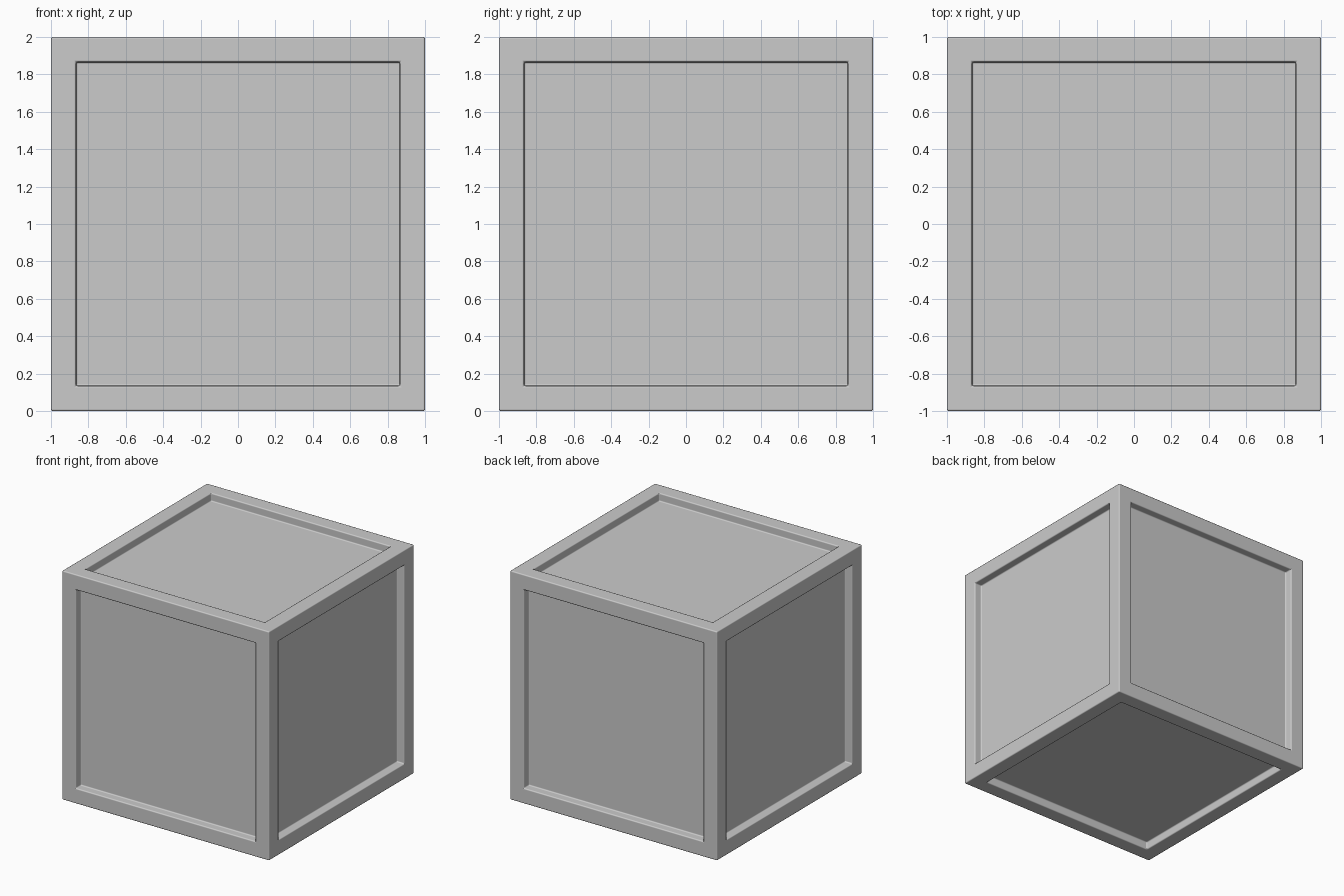
import bpy, bmesh

if "Cube" in bpy.data.objects:
    bpy.data.objects.remove(bpy.data.objects["Cube"])

SIZE, FRAME, DEPTH = 2.0, 0.19, 0.07

# Crate body: cube with a sunken panel in every face
bm = bmesh.new()
bmesh.ops.create_cube(bm, size=SIZE)
panels = bm.faces[:]
bmesh.ops.inset_individual(bm, faces=panels, thickness=FRAME, depth=0)
for f in panels:
    n = f.normal.copy()
    new = bmesh.ops.extrude_discrete_faces(bm, faces=[f])["faces"][0]
    bmesh.ops.translate(bm, verts=new.verts[:], vec=-n * DEPTH)
bmesh.ops.translate(bm, verts=bm.verts[:], vec=(0, 0, SIZE / 2))
bmesh.ops.recalc_face_normals(bm, faces=bm.faces[:])

mesh = bpy.data.meshes.new("crate")
bm.to_mesh(mesh)
bm.free()
crate = bpy.data.objects.new("crate", mesh)
bpy.context.collection.objects.link(crate)

# Softly worn edges
bevel = crate.modifiers.new("edge_bevel", "BEVEL")
bevel.width = 0.01
bevel.segments = 2
bevel.limit_method = "ANGLE"
bevel.harden_normals = True
for p in mesh.polygons:
    p.use_smooth = True
